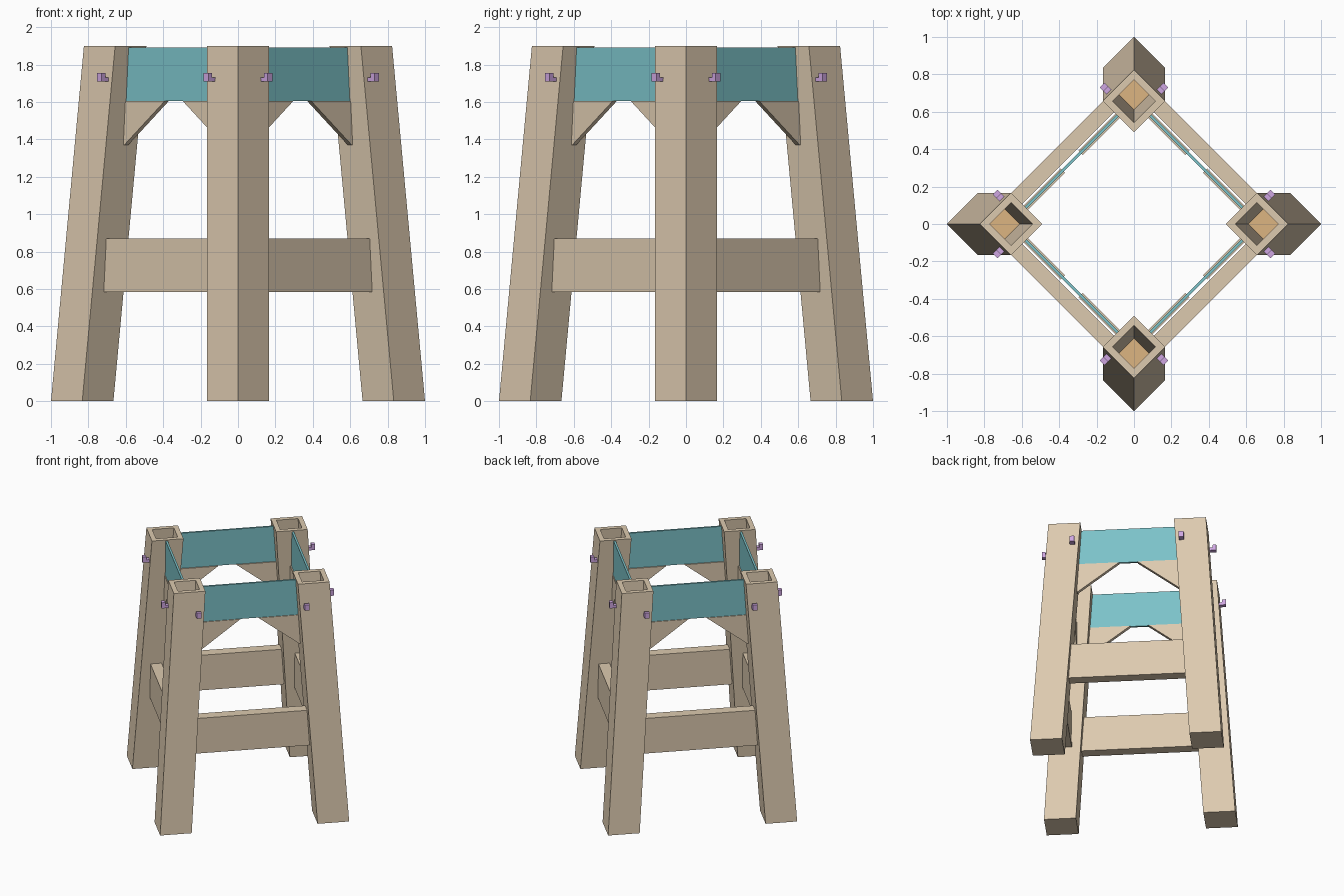
import bpy
import bmesh
from math import pi
from mathutils import Matrix, Vector

cube = bpy.data.objects.get("Cube")
if cube:
    bpy.data.objects.remove(cube, do_unlink=True)


def material(name, rgb):
    m = bpy.data.materials.new(name)
    m.use_nodes = True
    m.diffuse_color = (*rgb, 1)
    m.node_tree.nodes["Principled BSDF"].inputs["Base Color"].default_value = (*rgb, 1)
    return m


wood = material("pale wood", (0.72, 0.59, 0.43))
core = material("warm wood core", (0.72, 0.46, 0.22))
teal = material("teal panel", (0.20, 0.54, 0.58))
purple = material("purple peg", (0.62, 0.38, 0.75))

HEIGHT = 1.9
HALF = 0.118          # half width of a leg
SOCKET = 0.081        # half width of the hollow in its top
SOCKET_FLOOR = 1.17


def leg_centre(z):
    """Distance of the leaning leg's axis from both mid planes."""
    return 0.589 - 0.0655 * z


def finish(name, bm, mats, quarter):
    """Turn a part built on one side to its place round the stand."""
    bmesh.ops.recalc_face_normals(bm, faces=bm.faces)
    bm.transform(Matrix.Rotation(pi / 4 + quarter * pi / 2, 4, "Z"))
    mesh = bpy.data.meshes.new(name)
    bm.to_mesh(mesh)
    bm.free()
    for m in mats:
        mesh.materials.append(m)
    obj = bpy.data.objects.new(name, mesh)
    bpy.context.collection.objects.link(obj)
    return obj


def slab(name, profile, near, far, mat, quarter):
    """Extrude a (sideways, up) profile outward from near to far."""
    bm = bmesh.new()
    face = bm.faces.new([bm.verts.new((u, -near, z)) for u, z in profile])
    out = bmesh.ops.extrude_face_region(bm, geom=[face])
    moved = [v for v in out["geom"] if isinstance(v, bmesh.types.BMVert)]
    bmesh.ops.translate(bm, verts=moved, vec=(0, near - far, 0))
    return finish(name, bm, [mat], quarter)


def leg(quarter):
    """Leaning square post with an open socket in the top."""
    bm = bmesh.new()

    def ring(z, half):
        c = leg_centre(z)
        return [bm.verts.new((c + sx * half, -c + sy * half, z))
                for sx, sy in ((-1, -1), (1, -1), (1, 1), (-1, 1))]

    rings = [ring(0, HALF), ring(HEIGHT, HALF), ring(HEIGHT, SOCKET),
             ring(SOCKET_FLOOR, SOCKET)]
    for a, b in zip(rings, rings[1:]):
        for i in range(4):
            j = (i + 1) % 4
            bm.faces.new((a[i], a[j], b[j], b[i]))
    bm.faces.new(rings[0])
    bm.faces.new(rings[-1]).material_index = 1
    finish("leg", bm, [wood, core], quarter)


def symmetric(z_low, z_high, bite):
    """Trapezoid whose ends follow the leaning legs."""
    low, high = (leg_centre(z) - HALF + bite for z in (z_low, z_high))
    return [(-low, z_low), (low, z_low), (high, z_high), (-high, z_high)]


def peg(side, quarter):
    """Small upturned hook on the outer face of a leg."""
    bm = bmesh.new()
    z = 1.71
    start = leg_centre(z) + HALF - 0.01
    hook = [(0, 0), (0.06, 0), (0.06, 0.046), (0.032, 0.046), (0.032, 0.022), (0, 0.022)]
    u = side * (leg_centre(z) - HALF + 0.045)
    face = bm.faces.new([bm.verts.new((u - 0.018, -start - n, z + h)) for n, h in hook])
    out = bmesh.ops.extrude_face_region(bm, geom=[face])
    moved = [v for v in out["geom"] if isinstance(v, bmesh.types.BMVert)]
    bmesh.ops.translate(bm, verts=moved, vec=Vector((0.036, 0, 0)))
    finish("hook_peg", bm, [purple], quarter)


for q in range(4):
    leg(q)
    slab("lower_rail", symmetric(0.585, 0.87, 0.01), 0.498, 0.582, wood, q)
    slab("upper_panel", symmetric(1.605, 1.89, 0.005), 0.464, 0.480, teal, q)
    for side in (-1, 1):
        # Triangular corner brace under the panel
        top = leg_centre(1.605) - HALF + 0.005
        foot = leg_centre(1.37) - HALF + 0.005
        slab("corner_brace",
             [(side * 0.068, 1.605), (side * top, 1.605),
              (side * foot, 1.37), (side * (foot - 0.012), 1.37)],
             0.455, 0.486, wood, q)
        peg(side, q)
